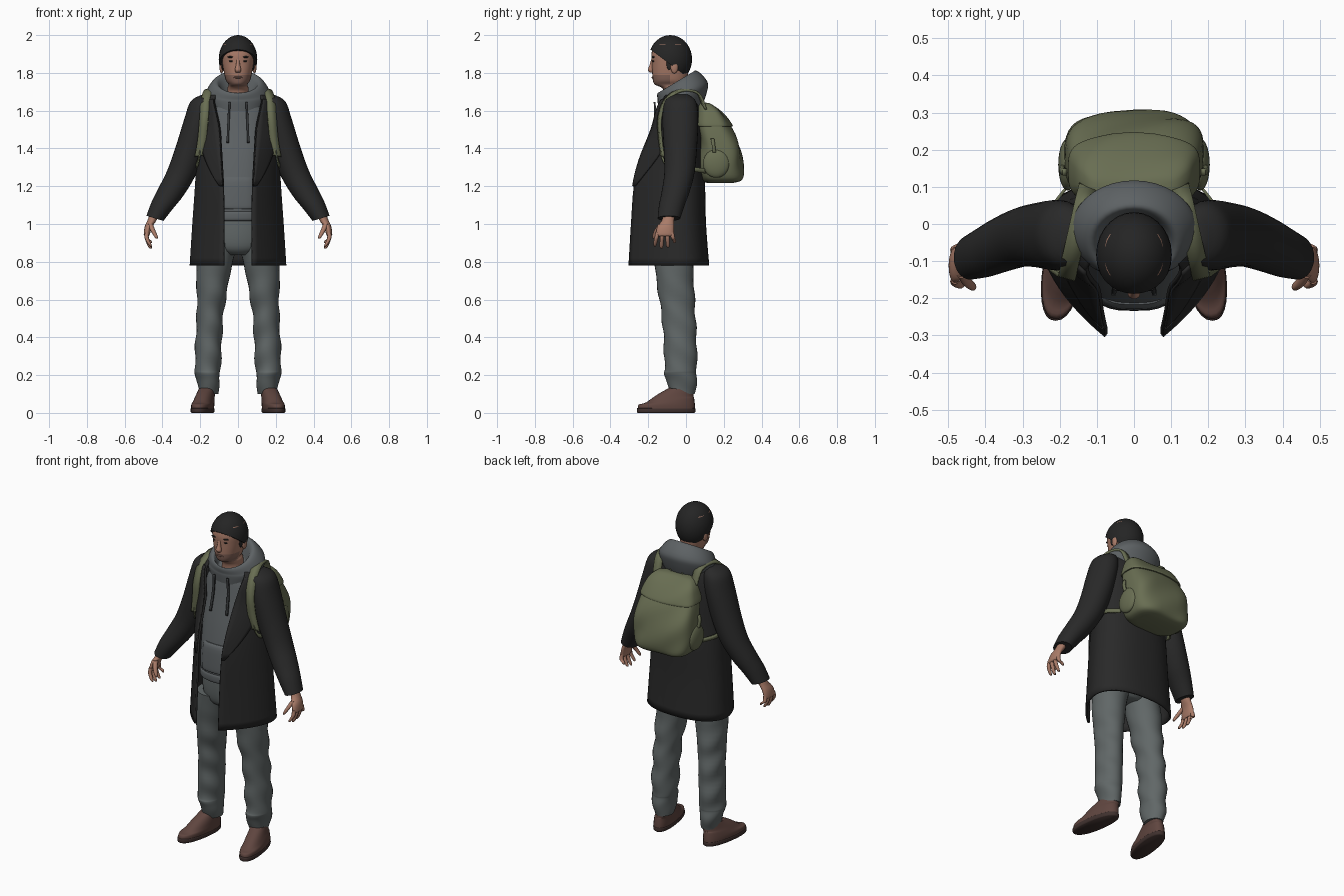
import bpy, bmesh, math
from mathutils import Vector

cube = bpy.data.objects.get("Cube")
if cube:
    bpy.data.objects.remove(cube, do_unlink=True)


def material(name, *rgb):
    m = bpy.data.materials.new(name)
    m.use_nodes = True
    m.diffuse_color = (*rgb, 1)
    m.node_tree.nodes["Principled BSDF"].inputs["Base Color"].default_value = (*rgb, 1)
    return m


COAT = material("charcoal wool", .022, .022, .022)
HAIR = material("dark hair", .018, .018, .018)
HOODIE = material("grey jersey", .11, .122, .128)
TROUSERS = material("grey denim", .118, .135, .135)
PACK = material("olive canvas", .14, .155, .085)
SHOE = material("brown leather", .115, .06, .05)
SOLE = material("dark sole", .05, .03, .027)
SKIN = material("skin", .40, .20, .14)
STUBBLE = material("stubble and lips", .24, .13, .10)
CORD = material("dark cord", .035, .038, .04)


def finish(name, bm, mats, angle=50, thickness=0, rule=None):
    """Turn a bmesh into a smooth shaded object with its materials."""
    bmesh.ops.recalc_face_normals(bm, faces=bm.faces)
    me = bpy.data.meshes.new(name)
    bm.to_mesh(me)
    bm.free()
    for m in mats:
        me.materials.append(m)
    me.shade_smooth()
    me.set_sharp_from_angle(angle=math.radians(angle))
    if rule:
        for p in me.polygons:
            p.material_index = rule(p.center)
    ob = bpy.data.objects.new(name, me)
    bpy.context.collection.objects.link(ob)
    if thickness:
        mod = ob.modifiers.new("thickness", 'SOLIDIFY')
        mod.thickness = thickness
        mod.offset = 0
    return ob


def resample(rows, steps=4):
    """Catmull-Rom interpolation between rows of numbers."""
    out = []
    for i in range(len(rows) - 1):
        a, b, c, d = (rows[max(i - 1, 0)], rows[i], rows[i + 1], rows[min(i + 2, len(rows) - 1)])
        for k in range(steps):
            t = k / steps
            out.append([q + t / 2 * (r - p + t * (2*p - 5*q + 4*r - s + t * (3*(q - r) + s - p)))
                        for p, q, r, s in zip(a, b, c, d)])
    return out + [list(rows[-1])]


def skin_grid(bm, grid, closed):
    rows = [[bm.verts.new(p) for p in row] for row in grid]
    n = len(rows[0])
    for a, b in zip(rows, rows[1:]):
        for j in range(n if closed else n - 1):
            k = (j + 1) % n
            bm.faces.new((a[j], a[k], b[k], b[j]))
    return rows


def power(v, e):
    return math.copysign(abs(v) ** e, v)


def loft(name, rings, mats, side=1, square=2, n=28, steps=4, warp=None, rule=None, angle=50):
    """Stack of rings: x, y, z, radius x, radius y, tilt along x, tilt along y."""
    grid = []
    for x, y, z, rx, ry, tx, ty in resample([tuple(r) + (0,) * (7 - len(r)) for r in rings], steps):
        row = []
        for j in range(n):
            a = math.tau * j / n
            dx, dy = rx * power(math.cos(a), 2 / square), ry * power(math.sin(a), 2 / square)
            v = Vector((x + dx, y + dy, z + tx * dx + ty * dy))
            if warp:
                warp(v)
            v.x *= side
            row.append(v)
        grid.append(row)
    bm = bmesh.new()
    rows = skin_grid(bm, grid, True)
    bm.faces.new(rows[0])
    bm.faces.new(rows[-1])
    return finish(name, bm, mats, angle, rule=rule)


def ribbon(name, path, across, mat, side=1, thickness=.012):
    w = Vector(across) / 2
    grid = []
    for p in resample(path, 5):
        grid.append([Vector(((v.x) * side, v.y, v.z)) for v in (Vector(p) - w, Vector(p) + w)])
    bm = bmesh.new()
    skin_grid(bm, grid, False)
    return finish(name, bm, [mat], thickness=thickness)


def blob(name, loc, size, mat, cut=None):
    bm = bmesh.new()
    bmesh.ops.create_uvsphere(bm, u_segments=28, v_segments=18, radius=1)
    for v in bm.verts:
        v.co = Vector(loc) + v.co * Vector(size)
    if cut:
        res = bmesh.ops.bisect_plane(bm, geom=bm.verts[:] + bm.edges[:] + bm.faces[:],
                                     plane_co=cut[0], plane_no=cut[1], clear_inner=True)
        bmesh.ops.contextual_create(bm, geom=[e for e in res["geom_cut"] if isinstance(e, bmesh.types.BMEdge)])
    return finish(name, bm, [mat])


# Head, face and hair
loft("head", [(0, -.05, 1.6, .06, .06), (0, -.05, 1.69, .056, .06), (0, -.06, 1.722, .055, .07),
              (0, -.08, 1.738, .05, .085), (0, -.085, 1.76, .064, .09), (0, -.084, 1.8, .074, .095),
              (0, -.084, 1.85, .083, .097), (0, -.083, 1.9, .088, .1), (0, -.083, 1.95, .08, .085),
              (0, -.083, 1.985, .04, .05)], [SKIN, STUBBLE], square=2.2,
     rule=lambda c: int(1.725 < c.z < 1.785 and c.y < -.08))
loft("nose", [(0, -.176, 1.877, .007, .006), (0, -.182, 1.84, .011, .012), (0, -.187, 1.815, .017, .015),
              (0, -.182, 1.802, .011, .01)], [SKIN], n=14)
blob("mouth", (0, -.176, 1.776), (.025, .006, .005), STUBBLE)
blob("hair", (0, -.083, 1.872), (.102, .115, .128), HAIR, cut=((0, -.19, 1.925), (0, .6, .8)))
for s, label in ((1, "left"), (-1, "right")):
    blob(label + "_eye", (s * .035, -.172, 1.862), (.014, .006, .005), HAIR)
    blob(label + "_eyebrow", (s * .036, -.173, 1.884), (.021, .008, .005), HAIR)
    blob(label + "_ear", (s * .087, -.062, 1.832), (.011, .02, .035), SKIN)
    blob(label + "_sideburn", (s * .081, -.088, 1.855), (.008, .016, .04), HAIR)

# Hooded top: body, hem band, pocket and lowered hood
loft("hoodie_body", [(0, -.09, 1.04, .15, .128), (0, -.09, 1.1, .155, .135), (0, -.085, 1.2, .155, .135),
                     (0, -.075, 1.35, .155, .12), (0, -.06, 1.5, .16, .1), (0, -.05, 1.6, .15, .09),
                     (0, -.05, 1.66, .11, .075)], [HOODIE], square=2.4)
loft("hoodie_hem", [(0, -.09, 1.015, .145, .125), (0, -.09, 1.025, .156, .136),
                    (0, -.09, 1.06, .157, .137), (0, -.09, 1.07, .15, .128)], [HOODIE], square=2.4)
loft("hoodie_pocket", [(0, -.14, 1.08, .11, .09), (0, -.14, 1.1, .115, .094), (0, -.137, 1.22, .11, .092),
                       (0, -.135, 1.25, .1, .082)], [HOODIE], square=3)
loft("hood", [(0, -.03, 1.61, .145, .115, 0, .1), (0, -.02, 1.67, .168, .13, 0, .2),
              (0, -.018, 1.705, .166, .132, 0, .35), (0, -.045, 1.745, .135, .108, 0, .58),
              (0, -.055, 1.745, .105, .09, 0, .58), (0, -.06, 1.67, .075, .07, 0, .4)],
     [HOODIE], n=36, angle=80)

# Overcoat: open shell, from the back centre round to the front edges
SIDE_Y = -.04
coat_rows = resample([(.78, .25, .117, -.3, .075), (1, .236, .1, -.287, .075), (1.2, .222, .095, -.272, .078),
                      (1.34, .215, .085, -.238, .085), (1.5, .213, .08, -.175, .095), (1.6, .208, .07, -.148, .115),
                      (1.66, .185, .055, -.12, .125), (1.7, .13, .035, -.08, .1)])


def coat_point(row, u):
    z, width, back, front, gap = row
    a = abs(u)
    if a < .5:
        x = width * math.sin(a * math.pi) ** .85
        y = SIDE_Y + (back - SIDE_Y) * math.cos(a * math.pi) ** .85
    else:
        t = 2 * a - 1
        x = (1 - t) ** 2 * width + 2 * t * (1 - t) * width * .93 + t * t * gap
        y = SIDE_Y + (front - SIDE_Y) * (t * (1 - t) + t * t)
    return Vector((math.copysign(x, u), y, z))


bm = bmesh.new()
skin_grid(bm, [[coat_point(r, k / 24) for k in range(-24, 25)] for r in coat_rows], False)
finish("overcoat", bm, [COAT], thickness=.012)

for s, label in ((1, "left"), (-1, "right")):
    # Lapel folded back over the coat front
    grid = []
    for r in coat_rows:
        if 1.19 < r[0] < 1.67:
            spread = .42 * min(1, (r[0] - 1.18) / .3) * (.7 if r[0] > 1.56 else 1)
            grid.append([coat_point(r, s * (1 - spread * k / 6)) + Vector((s * .005, -.01, 0)) for k in range(7)])
    bm = bmesh.new()
    skin_grid(bm, grid, False)
    finish(label + "_lapel", bm, [COAT], thickness=.008)

    # Sleeve
    loft(label + "_sleeve", [(.165, -.03, 1.685, .025, .04), (.185, -.03, 1.65, .065, .082), (.205, -.03, 1.56, .078, .095),
                             (.25, -.03, 1.4, .08, .088, .1), (.3, -.035, 1.27, .074, .08, .2),
                             (.355, -.055, 1.17, .066, .074, .3), (.4, -.075, 1.1, .057, .068, .3),
                             (.44, -.09, 1.03, .045, .06, .3)], [COAT], s)

    # Hand with fingers and thumb
    loft(label + "_palm", [(.437, -.09, 1.06, .026, .032), (.455, -.095, 1.02, .024, .033),
                           (.474, -.108, .985, .02, .045), (.483, -.112, .945, .016, .047),
                           (.482, -.112, .935, .01, .04)], [SKIN], s, n=18)
    for j, (finger, tip) in enumerate((("little", .9), ("ring", .875), ("middle", .87), ("index", .882))):
        y = -.075 - .025 * j
        end = -.062 - .034 * j
        loft(f"{label}_{finger}_finger", [(.482, y, .955, .011, .012), (.483, (y + end) / 2, .925, .011, .011),
                                          (.468, end, tip + .012, .009, .01), (.46, end, tip, .005, .005)],
             [SKIN], s, n=10)
    loft(label + "_thumb", [(.465, -.13, 1, .014, .016), (.45, -.155, .965, .013, .014),
                            (.435, -.168, .935, .01, .011), (.43, -.17, .922, .005, .006)], [SKIN], s, n=10)

    # Trouser leg with soft folds and a turned cuff
    def folds(v):
        d = .004 * math.sin(v.z * 42 + v.y * 25) * min(1, max(0, (.85 - v.z) * 4))
        v.x += d
        v.y += d
    loft(label + "_trouser_leg", [(.157, -.017, .1, .05, .066), (.158, -.022, .17, .06, .078), (.16, -.03, .21, .066, .086),
                                  (.16, -.028, .235, .068, .086), (.156, -.03, .36, .07, .087),
                                  (.149, -.038, .5, .07, .089), (.14, -.05, .62, .078, .095),
                                  (.126, -.064, .78, .094, .102), (.1, -.07, .9, .1, .11)],
         [TROUSERS], s, steps=6, warp=folds)

    # Shoe, toes turned outward
    def splay(v):
        v.x -= .15 * v.y
    loft(label + "_shoe_sole", [(.172, -.105, 0, .052, .15), (.172, -.105, .006, .056, .155),
                                (.172, -.105, .022, .056, .155), (.172, -.105, .026, .05, .15)],
         [SOLE], s, square=2.3, warp=splay)
    loft(label + "_shoe_upper", [(.172, -.104, .02, .054, .152), (.171, -.101, .045, .055, .148),
                                 (.168, -.083, .07, .051, .125, 0, .1), (.163, -.045, .1, .046, .085, 0, -.12),
                                 (.158, -.025, .125, .044, .066, 0, -.1)], [SHOE], s, square=2.3, warp=splay)
    for k in range(3):
        y, z = -.14 + .022 * k, .095 + .011 * k
        ribbon(f"{label}_shoelace_{k + 1}", [(.155 - .15 * y, y, z - .004), (.172 - .15 * y, y, z),
                                             (.19 - .15 * y, y, z - .004)], (0, .007, .004), SOLE, s, .006)

    # Backpack straps and side tab, hood drawstring
    ribbon(label + "_shoulder_strap", [(.125, .1, 1.61), (.135, .06, 1.695), (.155, -.03, 1.708), (.172, -.105, 1.655),
                                       (.18, -.14, 1.56), (.19, -.136, 1.45), (.205, -.125, 1.36)],
           (.046, .012, -.008), PACK, s)
    ribbon(label + "_lower_strap", [(.2, -.135, 1.38), (.214, -.105, 1.32), (.228, -.03, 1.3), (.222, .04, 1.29),
                                    (.18, .1, 1.28)], (0, 0, .024), PACK, s, .008)
    blob(label + "_pack_side_pocket", (s * .178, .16, 1.32), (.026, .07, .075), PACK)
    ribbon(label + "_pack_side_tab", [(.186, .14, 1.45), (.194, .145, 1.42), (.19, .15, 1.38)],
           (0, .018, 0), PACK, s)
    ribbon(label + "_drawstring", [(.045, -.166, 1.645), (.05, -.165, 1.55), (.055, -.187, 1.43)],
           (.012, 0, 0), CORD, s, .01)

# Trouser seat
loft("trouser_seat", [(0, -.07, .835, .07, .07), (0, -.072, .87, .15, .105), (0, -.075, .95, .168, .115),
                      (0, -.078, 1.08, .15, .11)], [TROUSERS])


# Backpack body, lid and carry loop
def sag(v):
    v.y += .006 * math.sin(v.x * 22 + v.z * 30)


loft("backpack_body", [(0, .185, 1.218, .11, .07), (0, .187, 1.235, .165, .108), (0, .187, 1.3, .186, .115),
                       (0, .178, 1.4, .186, .107), (0, .156, 1.5, .174, .088), (0, .125, 1.58, .152, .06),
                       (0, .1, 1.62, .12, .035)], [PACK], square=3.4, n=44, warp=sag)
loft("backpack_lid", [(0, .149, 1.515, .168, .08), (0, .15, 1.52, .178, .092), (0, .137, 1.56, .167, .08),
                      (0, .118, 1.605, .148, .058), (0, .1, 1.635, .115, .034), (0, .095, 1.642, .07, .015)],
     [PACK], square=3.4, n=44, warp=sag)
ribbon("backpack_carry_loop", [(-.04, .085, 1.63), (-.03, .08, 1.665), (.03, .08, 1.665), (.04, .085, 1.63)],
       (0, .02, 0), PACK, thickness=.008)
